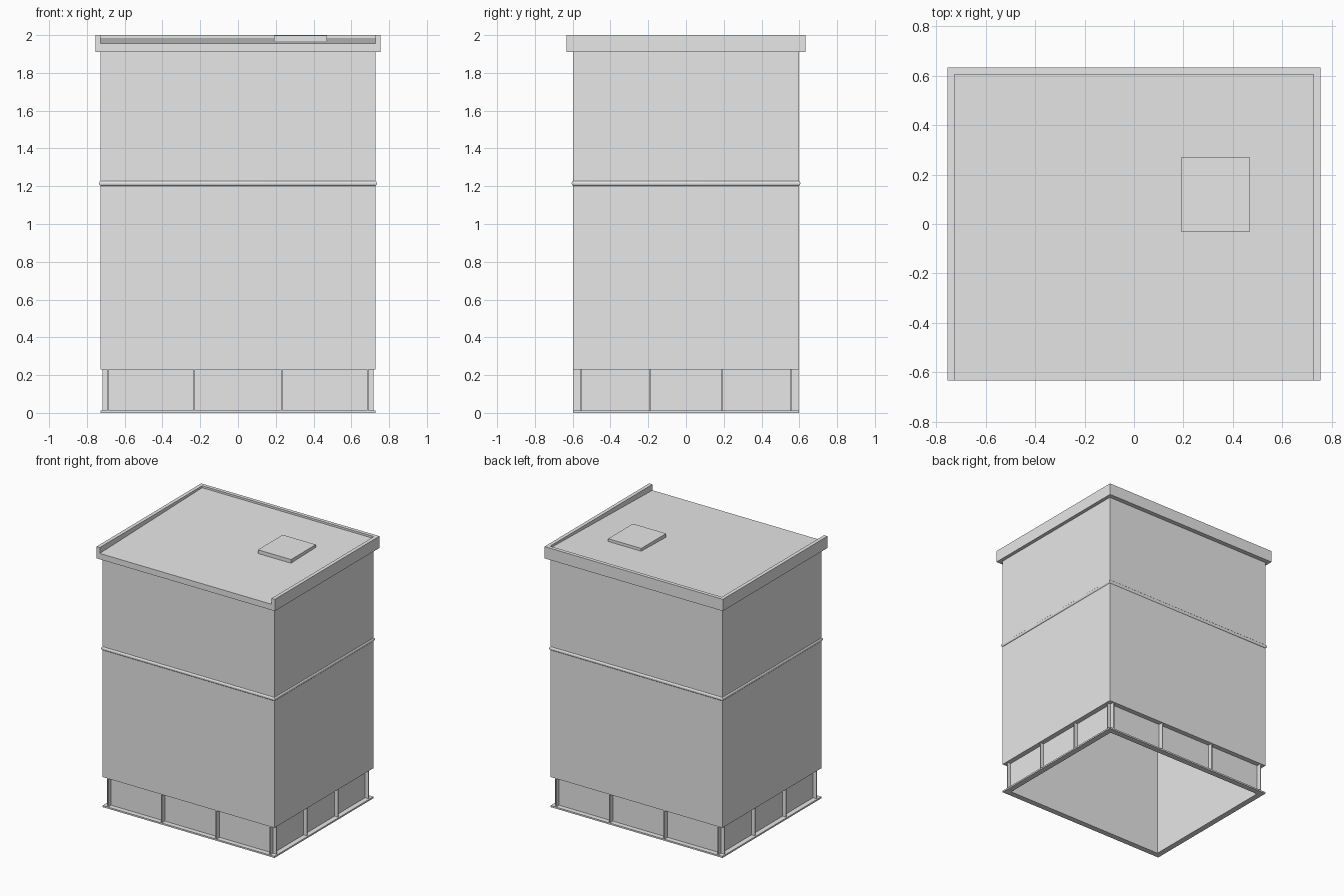
import bpy, bmesh, math

cube = bpy.data.objects.get("Cube")
if cube:
    bpy.data.objects.remove(cube, do_unlink=True)

grey = bpy.data.materials.new("light grey")
grey.use_nodes = True
grey.diffuse_color = (0.8, 0.8, 0.8, 1)
grey.node_tree.nodes["Principled BSDF"].inputs["Base Color"].default_value = (0.8, 0.8, 0.8, 1)

HX, HY = 0.728, 0.598      # half size of the main body
WX, WY = 0.69, 0.56        # half size of the recessed plinth wall
RX, RY = 0.755, 0.633      # half size of the roof edge
SILL, EAVE, TOP = 0.23, 1.91, 2.0


def finish(name, bm):
    bmesh.ops.recalc_face_normals(bm, faces=bm.faces[:])
    mesh = bpy.data.meshes.new(name)
    bm.to_mesh(mesh)
    bm.free()
    mesh.materials.append(grey)
    obj = bpy.data.objects.new(name, mesh)
    bpy.context.collection.objects.link(obj)
    return obj


def box(name, x0, x1, y0, y1, z0, z1, z_back=None):
    """Box; z_back gives the top a slope from front to back."""
    bm = bmesh.new()
    bmesh.ops.create_cube(bm, size=1)
    back = z1 if z_back is None else z_back
    for v in bm.verts:
        top = back if v.co.y > 0 else z1
        v.co = (x1 if v.co.x > 0 else x0, y1 if v.co.y > 0 else y0, top if v.co.z > 0 else z0)
    return finish(name, bm)


def frame(name, profile):
    """Closed section of (half x, half y, z) swept round a rectangle."""
    bm = bmesh.new()
    corners = [(-1, -1), (1, -1), (1, 1), (-1, 1)]
    rings = [[bm.verts.new((sx * hx, sy * hy, z)) for sx, sy in corners] for hx, hy, z in profile]
    for i, ring in enumerate(rings):
        nxt = rings[(i + 1) % len(rings)]
        for j in range(4):
            k = (j + 1) % 4
            bm.faces.new((ring[j], ring[k], nxt[k], nxt[j]))
    return finish(name, bm)


def wall(name, ox, oy, ix, iy, z0, z1):
    return frame(name, [(ox, oy, z0), (ox, oy, z1), (ix, iy, z1), (ix, iy, z0)])


# Hollow body, recessed plinth and foot flange
IX, IY = WX - 0.006, WY - 0.006
wall("body_walls", HX, HY, IX, IY, SILL, EAVE)
wall("plinth_walls", WX, WY, IX, IY, 0.012, SILL)
wall("foot_flange", HX, HY, IX, IY, 0, 0.012)

# Thin stiffener fins around the plinth
T = 0.004
for side, s in (("front", -1), ("back", 1)):
    for i, x in enumerate((-0.686, -0.231, 0.231, 0.686)):
        y0, y1 = sorted((s * (WY - 0.002), s * (HY - 0.003)))
        box(f"{side}_fin_{i + 1}", x - T, x + T, y0, y1, 0.012, SILL)
for side, s in (("right", -1), ("left", 1)):
    for i, y in enumerate((-0.556, -0.188, 0.188, 0.556)):
        x0, x1 = sorted((s * (WX - 0.002), s * (HX - 0.01)))
        box(f"{side}_fin_{i + 1}", x0, x1, y - T, y + T, 0.012, SILL)

# Rounded bead around the middle
R, STEPS = 0.015, 12
section = []
for i in range(STEPS):
    a = 2 * math.pi * i / STEPS
    d = R * math.cos(a) - 0.007
    section.append((HX + d, HY + d, 1.215 + R * math.sin(a)))
bead = frame("middle_bead", section)
bpy.ops.object.select_all(action='DESELECT')
bead.select_set(True)
bpy.context.view_layer.objects.active = bead
bpy.ops.object.shade_smooth_by_angle(angle=math.radians(40))

# Roof sloping down to the open front, with upstands on three sides
E = 0.028
box("roof_slab", -RX + E, RX - E, -RY, RY - E, EAVE, 1.955, 1.985)
box("back_upstand", -RX + E, RX - E, RY - E, RY, EAVE, TOP)
box("right_upstand", -RX, -RX + E, -RY, RY, EAVE, TOP)
box("left_upstand", RX - E, RX, -RY, RY, EAVE, TOP)

# Roof hatch
box("roof_hatch", 0.19, 0.47, -0.03, 0.27, 1.96, 1.998)
